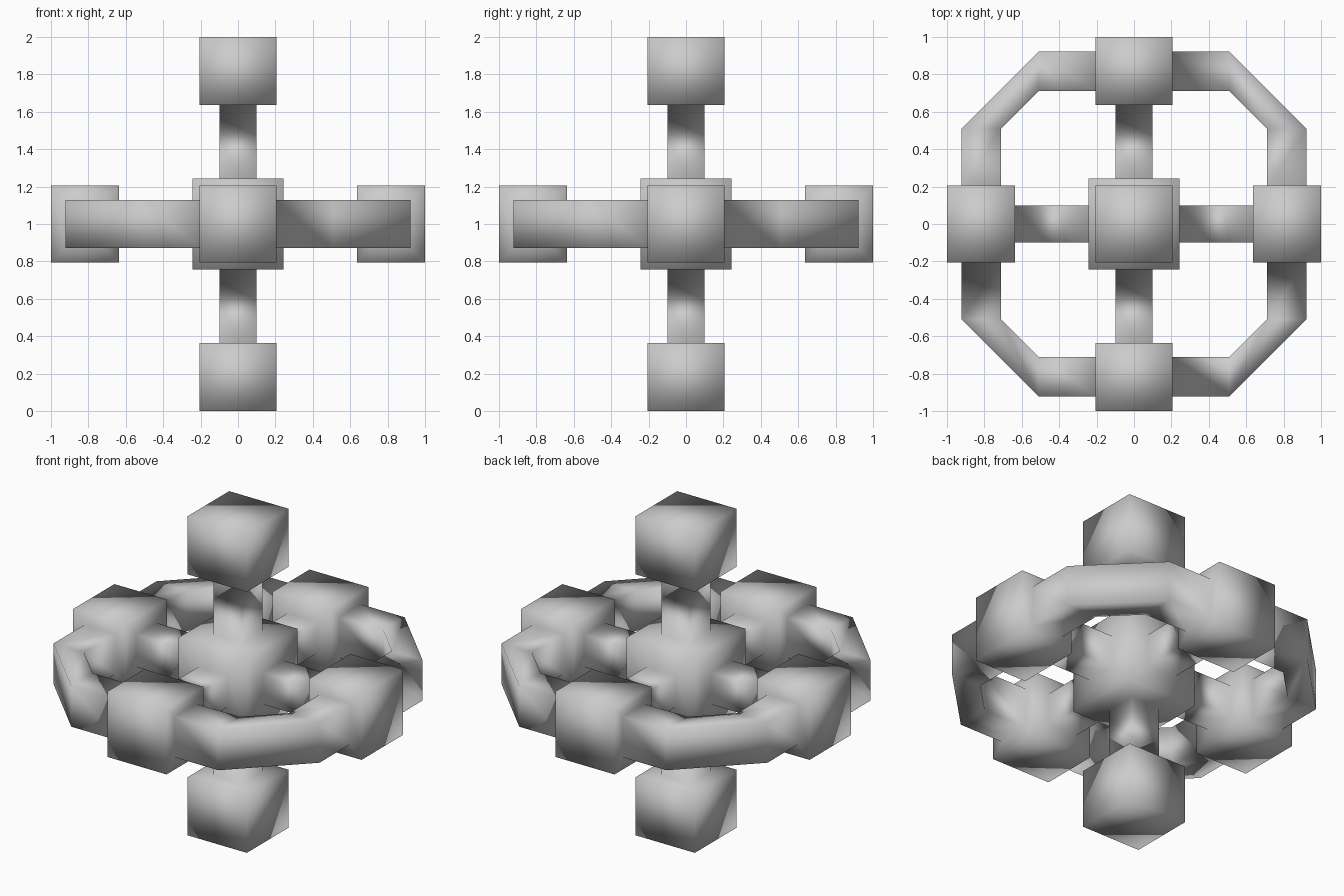
import bpy, bmesh
from mathutils import Vector

if "Cube" in bpy.data.objects:
    bpy.data.objects.remove(bpy.data.objects["Cube"])

CORE, ARM, BOX = 0.243, 0.1, 0.205      # half widths
NEAR, FAR = 0.635, 1.0                  # end box span along each axis
RING_IN, RING_OUT, RING_H, BEND = 0.71, 0.922, 0.127, 0.51

bm = bmesh.new()


def step(face, move):
    """Extrude a face and place its new corners with move(co)."""
    bmesh.ops.inset_individual(bm, faces=[face], thickness=0, depth=0)
    for v in face.verts:
        v.co = move(v.co.copy())


def sign(a):
    return 1 if a > 0 else -1


# Central cube
bmesh.ops.create_cube(bm, size=2 * CORE)
bm.normal_update()
core_faces = [(f, Vector([round(c) for c in f.normal])) for f in bm.faces]

# Six arms, each ending in a box
end_sides = []
for face, d in core_faces:
    for dist, half in ((CORE, ARM), (NEAR, ARM), (NEAR, BOX), (FAR, BOX)):
        def place(co, d=d, dist=dist, half=half):
            return Vector([d[i] * dist if d[i] else sign(co[i]) * half for i in range(3)])
        step(face, place)
    if d.z == 0:
        for e in face.edges:
            side = next(f for f in e.link_faces if f != face)
            side.normal_update()
            if abs(side.normal.z) < 0.5:
                end_sides.append((side, d))

# Ring stubs growing out of the sides of the horizontal boxes
tips = []
for face, d in end_sides:
    axis = 0 if d.x else 1
    across = 1 - axis
    mid = (NEAR + FAR) / 2
    for reach in (BOX, BEND):
        def place(co, reach=reach):
            split = mid if reach == BOX else (RING_IN + RING_OUT) / 2
            out = Vector((0, 0, sign(co.z) * RING_H))
            out[axis] = sign(co[axis]) * (RING_OUT if abs(co[axis]) > split else RING_IN)
            out[across] = sign(co[across]) * reach
            return out
        step(face, place)
    tips.append((face, axis))

# Diagonal ring sections joining neighbouring stubs
other = {tuple(round(c, 3) for c in v.co): v for f, a in tips if a == 1 for v in f.verts}


def twin(v):
    x, y, z = v.co
    return other[tuple(round(c, 3) for c in (sign(x) * abs(y), sign(y) * abs(x), z))]


for face, axis in tips:
    if axis == 0:
        for e in face.edges:
            a, b = e.verts
            bm.faces.new((a, b, twin(b), twin(a)))
bmesh.ops.delete(bm, geom=[f for f, a in tips], context='FACES_ONLY')

# Fully smooth shading, standing on the ground
bmesh.ops.recalc_face_normals(bm, faces=bm.faces)
bmesh.ops.translate(bm, verts=bm.verts, vec=(0, 0, 1))
for f in bm.faces:
    f.smooth = True
mesh = bpy.data.meshes.new("ring_frame")
bm.to_mesh(mesh)
bm.free()
bpy.context.collection.objects.link(bpy.data.objects.new("ring_frame", mesh))
